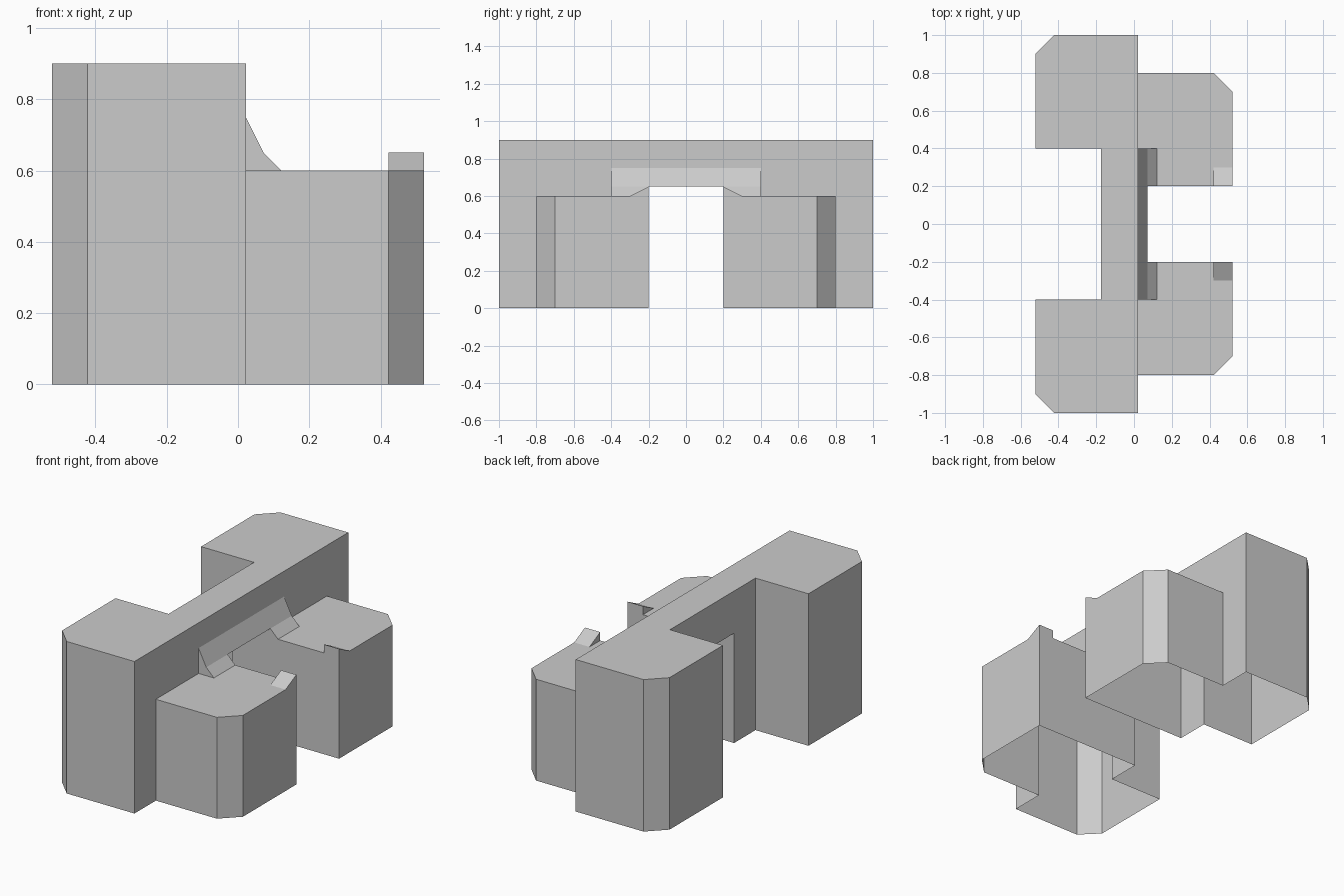
import bpy

if "Cube" in bpy.data.objects:
    bpy.data.objects.remove(bpy.data.objects["Cube"])


def walls(path, z0, z1):
    """Vertical faces along a counter-clockwise plan path."""
    return [[(*a, z0), (*b, z0), (*b, z1), (*a, z1)] for a, b in zip(path, path[1:])]


def flat(path, z):
    return [[(x, y, z) for x, y in path]]


def side(profile, y):
    return [[(x, y, z) for x, z in profile]]


def part(name, faces):
    """Half a part (y > 0), mirrored across the centre line."""
    verts, polys = [], []
    for f in faces:
        ids = []
        for p in f:
            if p not in verts:
                verts.append(p)
            ids.append(verts.index(p))
        polys.append(ids)
    mesh = bpy.data.meshes.new(name)
    mesh.from_pydata(verts, [], polys)
    mesh.update()
    ob = bpy.data.objects.new(name, mesh)
    bpy.context.collection.objects.link(ob)
    m = ob.modifiers.new("Mirror", 'MIRROR')
    m.use_axis = (False, True, False)
    m.merge_threshold = 0.0001
    return ob


L, B, M, R = -0.522, -0.175, 0.022, 0.522   # key x positions

# Tall main body with a recessed rear, open underneath
outer = [(M, 1), (L + .1, 1), (L, .9), (L, .4), (B, .4)]
part("tall_body",
     walls([(M, .8)] + outer + [(B, .2)], 0, .9)
     + flat([(M, 0)] + outer + [(B, 0)], .9)
     + walls([(M, .4), (M, .8)], .6, .9)
     + walls([(M, 0), (M, .4)], .75, .9)
     + walls([(B, .2), (B, 0)], .65, .9))

# Low front wings with clipped corners
part("low_wing",
     walls([(R, .2), (R, .7), (R - .1, .8), (M, .8)], 0, .6)
     + flat([(.122, .2), (R - .1, .2), (R - .1, .3), (R, .3), (R, .7),
             (R - .1, .8), (M, .8), (M, .4), (.122, .4)], .6))

# Passage walls and ceiling running through the body
part("passage",
     side([(B, 0), (R, 0), (R, .65), (R - .1, .65), (R - .1, .6),
           (.122, .6), (.072, .65), (B, .65)], .2)
     + flat([(B, 0), (B, .2), (.072, .2), (.072, 0)], .65))

# Sloped canopy over the passage
part("canopy",
     [[(.072, 0, .65), (.072, .4, .65), (M, .4, .75), (M, 0, .75)],
      [(.122, .2, .6), (.122, .4, .6), (.072, .4, .65), (.072, .2, .65)]]
     + side([(.122, .6), (M, .6), (M, .75), (.072, .65)], .4))

# Small ramped kerbs at the passage mouth
K = R - .1
part("kerb",
     [[(K, .2, .65), (R, .2, .65), (R, .3, .6), (K, .3, .6)],
      [(R, .2, .6), (R, .3, .6), (R, .2, .65)],
      [(K, .3, .6), (K, .2, .6), (K, .2, .65)]])
